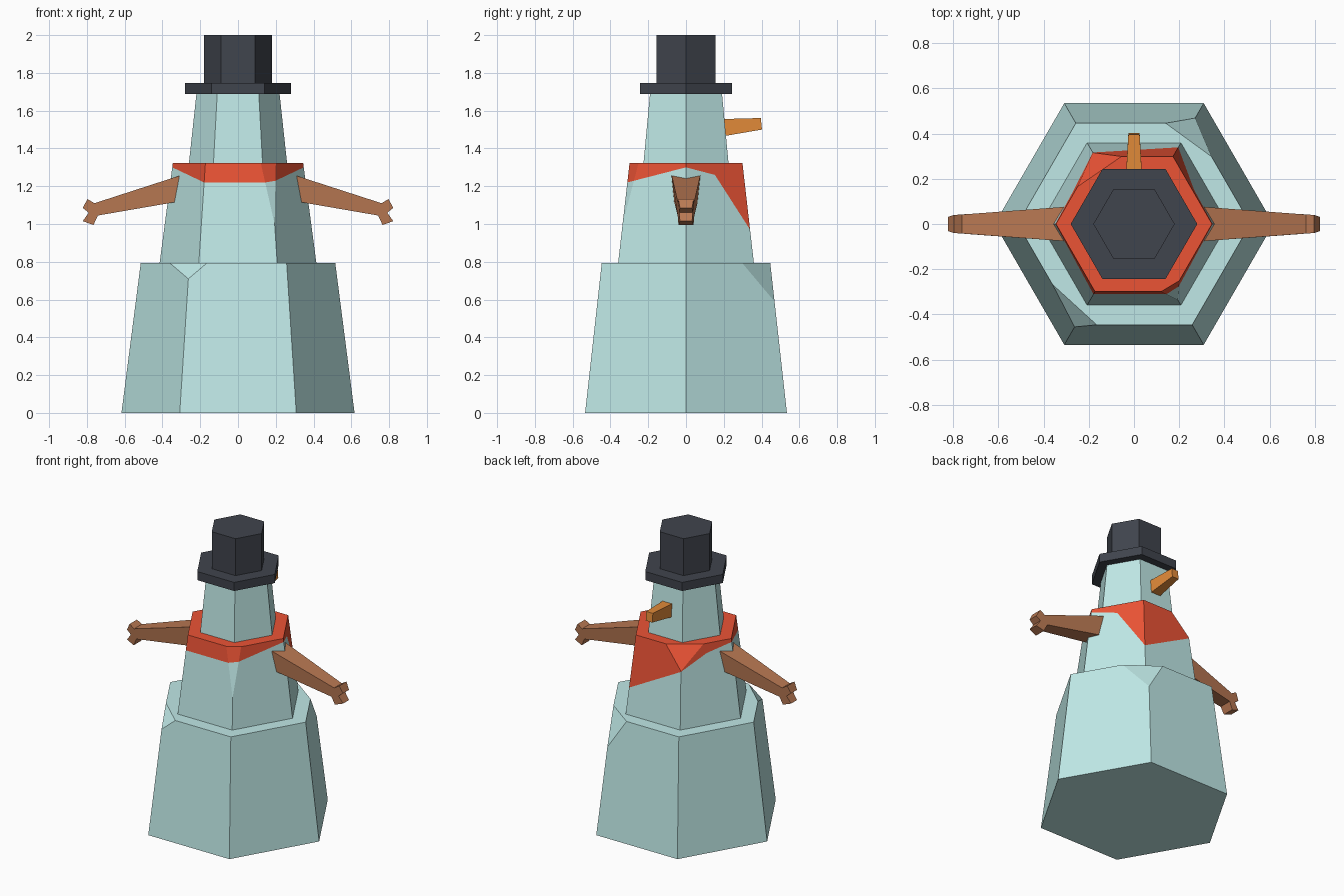
import bpy, bmesh
from math import sin, cos, pi, atan2
from mathutils import Vector

if "Cube" in bpy.data.objects:
    bpy.data.objects.remove(bpy.data.objects["Cube"])


def material(name, rgb):
    m = bpy.data.materials.new(name)
    # sRGB to linear
    m.diffuse_color = [(c / 255) ** 2.2 for c in rgb] + [1]
    m.use_nodes = True
    m.node_tree.nodes["Principled BSDF"].inputs["Base Color"].default_value = m.diffuse_color
    return m


SNOW = material("snow", (190, 232, 230))
RED = material("red_cloth", (235, 84, 56))
BLACK = material("black_felt", (66, 70, 78))
WOOD = material("wood", (184, 120, 84))
ORANGE = material("orange", (226, 138, 60))


def finish(name, bm, mat):
    bmesh.ops.recalc_face_normals(bm, faces=bm.faces)
    me = bpy.data.meshes.new(name)
    bm.to_mesh(me)
    bm.free()
    me.materials.append(mat)
    ob = bpy.data.objects.new(name, me)
    bpy.context.collection.objects.link(ob)
    return ob


def bridge(bm, low, high, cap_low=True, cap_high=True):
    a, b = [[bm.verts.new(p) for p in ring] for ring in (low, high)]
    n = len(a)
    for i in range(n):
        j = (i + 1) % n
        bm.faces.new((a[i], a[j], b[j], b[i]))
    if cap_low:
        bm.faces.new(a[::-1])
    if cap_high:
        bm.faces.new(b)


def hexagon(r, z):
    return [(r * cos(i * pi / 3), r * sin(i * pi / 3), z) for i in range(6)]


def chip(bm, a, b, c):
    """Slice off a corner along the plane through three points and close the cut."""
    a, b, c = Vector(a), Vector(b), Vector(c)
    n = (b - a).cross(c - a).normalized()
    if n.dot(Vector((a.x, a.y, 0))) < 0:
        n.negate()
    cut = bmesh.ops.bisect_plane(bm, geom=bm.verts[:] + bm.edges[:] + bm.faces[:],
                                 plane_co=a, plane_no=n, clear_outer=True)["geom_cut"]
    vs = [v for v in cut if isinstance(v, bmesh.types.BMVert)]
    if len(vs) < 3:
        return
    mid = sum((v.co for v in vs), Vector()) / len(vs)
    u = (vs[0].co - mid).normalized()
    w = n.cross(u)
    vs.sort(key=lambda v: atan2((v.co - mid).dot(w), (v.co - mid).dot(u)))
    bm.faces.new(vs)


def frustum(name, r0, r1, z0, z1, mat, chips=()):
    bm = bmesh.new()
    bridge(bm, hexagon(r0, z0), hexagon(r1, z1))
    for pts in chips:
        chip(bm, *pts)
    return finish(name, bm, mat)


# Lower snow block with two chipped corners
frustum("lower_body", .617, .515, 0, .793, SNOW, [
    ((-.165, -.446, .793), (-.36, -.268, .793), (-.2627, -.455, .71)),
    ((.14, .446, .793), (.343, .298, .793), (.2705, .4685, .59))])

# Middle snow block and scarf share one tapered hexagon, split along the scarf hem
Z0, Z1, R0, R1 = .793, 1.323, .415, .345
HEM = [(0, 1.30), (.5, 1.26), (1, .97), (2, 1.17), (2.5, 1.26), (3, 1.30), (4, 1.22), (5, 1.22)]


def on_side(t, z):
    """Point on the tapered hexagon; t counts corners, halves are mid-sides."""
    r = R0 + (R1 - R0) * (z - Z0) / (Z1 - Z0)
    if t % 1:
        r *= cos(pi / 6)
    return (r * cos(t * pi / 3), r * sin(t * pi / 3), z)


hem = [on_side(t, z) for t, z in HEM]
body_chips = [
    ((.12, -.299, Z1), (.2, -.251, Z1), on_side(5, 1.0)),
    ((-.055, .299, Z1), (-.25, .165, Z1), on_side(2, 1.175))]
for name, low, high, mat in (
        ("middle_body", [on_side(t, Z0) for t, _ in HEM], hem, SNOW),
        ("scarf", hem, [on_side(t, Z1) for t, _ in HEM], RED)):
    bm = bmesh.new()
    bridge(bm, low, high, mat is SNOW, mat is RED)
    for pts in body_chips[:1 if mat is SNOW else 2]:
        chip(bm, *pts)
    finish(name, bm, mat)

# Head and hat
frustum("head", .26, .22, 1.32, 1.69, SNOW)
frustum("hat_brim", .28, .28, 1.687, 1.746, BLACK)
frustum("hat_crown", .18, .18, 1.745, 2.0, BLACK)

# Nose: tapered square peg pointing to +y
bm = bmesh.new()
bridge(bm, [(-.038, .17, 1.46), (.038, .17, 1.46), (.038, .17, 1.555), (-.038, .17, 1.555)],
       [(-.025, .402, 1.5), (.025, .402, 1.5), (.025, .396, 1.561), (-.025, .396, 1.561)])
finish("nose", bm, ORANGE)

# Arms: side profile (x, z, half depth) with a forked end, mirrored across x
ARM = [(.25, 1.275, .08), (.76, 1.11, .042), (.797, 1.132, .04), (.822, 1.085, .032),
       (.79, 1.06, .036), (.822, 1.015, .032), (.765, .995, .04), (.742, 1.045, .044),
       (.25, 1.13, .066)]
bm = bmesh.new()
bridge(bm, [(x, -w, z) for x, z, w in ARM], [(x, w, z) for x, z, w in ARM])
arms = finish("arms", bm, WOOD)
arms.modifiers.new("mirror", 'MIRROR')
